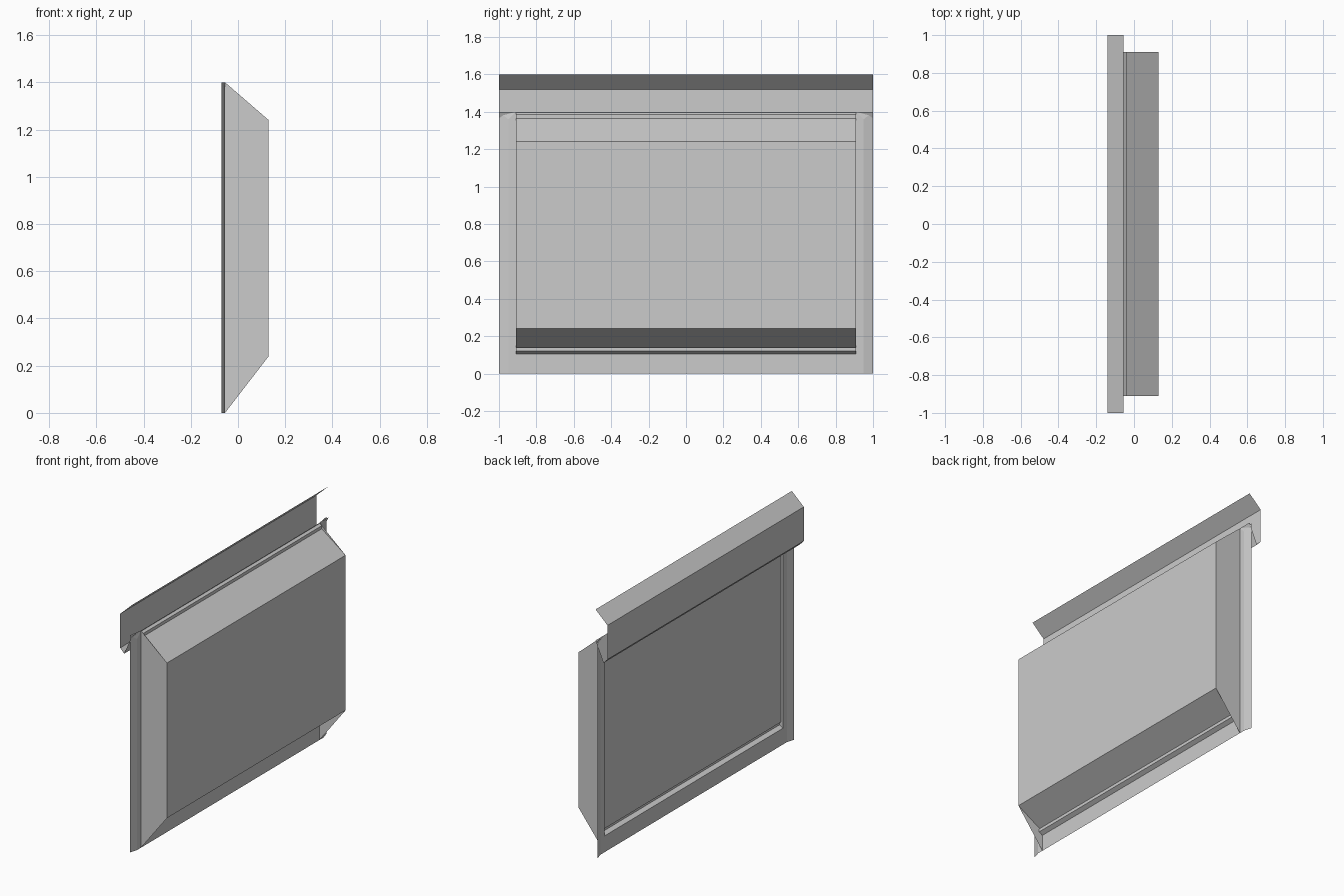
import bpy

cube = bpy.data.objects.get("Cube")
if cube:
    bpy.data.objects.remove(cube, do_unlink=True)

grey = bpy.data.materials.new("light grey")
grey.use_nodes = True
grey.diffuse_color = (0.6, 0.6, 0.6, 1)
grey.node_tree.nodes["Principled BSDF"].inputs["Base Color"].default_value = (0.6, 0.6, 0.6, 1)

HALF, INNER, RIDGE = 1.0, 0.91, 0.95   # half widths along y
BACK, FACE, FRONT = -0.07, -0.055, 0.13  # depths along x
HEIGHT = 1.4


def make(name, verts, faces):
    mesh = bpy.data.meshes.new(name)
    mesh.from_pydata(verts, [], faces)
    mesh.materials.append(grey)
    obj = bpy.data.objects.new(name, mesh)
    bpy.context.collection.objects.link(obj)
    return obj


def sheet(name, profile, half):
    """Sweep an open (x, z) profile along y as a thin sheet."""
    verts = [(x, y, z) for x, z in profile for y in (-half, half)]
    faces = [(2 * i, 2 * i + 1, 2 * i + 3, 2 * i + 2) for i in range(len(profile) - 1)]
    return make(name, verts, faces)


# Projecting box: lower slope, front panel and upper slope
sheet("front_panel", [(-0.04, 0.14), (FRONT, 0.24), (FRONT, 1.24), (-0.04, 1.365)], INNER)
sheet("back_panel", [(-0.04, 0.14), (-0.04, 1.365)], INNER)

# Sill with its folded ledge, and the matching head strip
sheet("bottom_sill", [(FACE, 0), (FACE, 0.105), (-0.03, 0.12), (-0.03, 0.14), (-0.04, 0.14)], INNER)
sheet("top_head", [(-0.04, 1.365), (-0.04, 1.385), (FACE, 1.395), (FACE, HEIGHT)], INNER)

# Folded cap sheet above the opening
sheet("top_cap", [(FACE, 1.6), (-0.14, 1.52), (-0.14, 1.30), (-0.112, 1.27), (FACE, HEIGHT)], HALF)

# Side cheeks and folded edge posts, mirrored left and right
for side, y in (("front", -1), ("rear", 1)):
    make(side + "_cheek",
         [(FACE, y * INNER, 0), (FRONT, y * INNER, 0.24),
          (FRONT, y * INNER, 1.24), (FACE, y * INNER, HEIGHT)], [(0, 1, 2, 3)])
    make(side + "_post",
         [(x, y * w, z) for x, w, top in ((BACK, HALF, HEIGHT), (FACE, RIDGE, 1.36), (FACE, INNER, HEIGHT))
          for z in (0, top)],
         [(0, 2, 3, 1), (2, 4, 5, 3), (1, 3, 5)])
